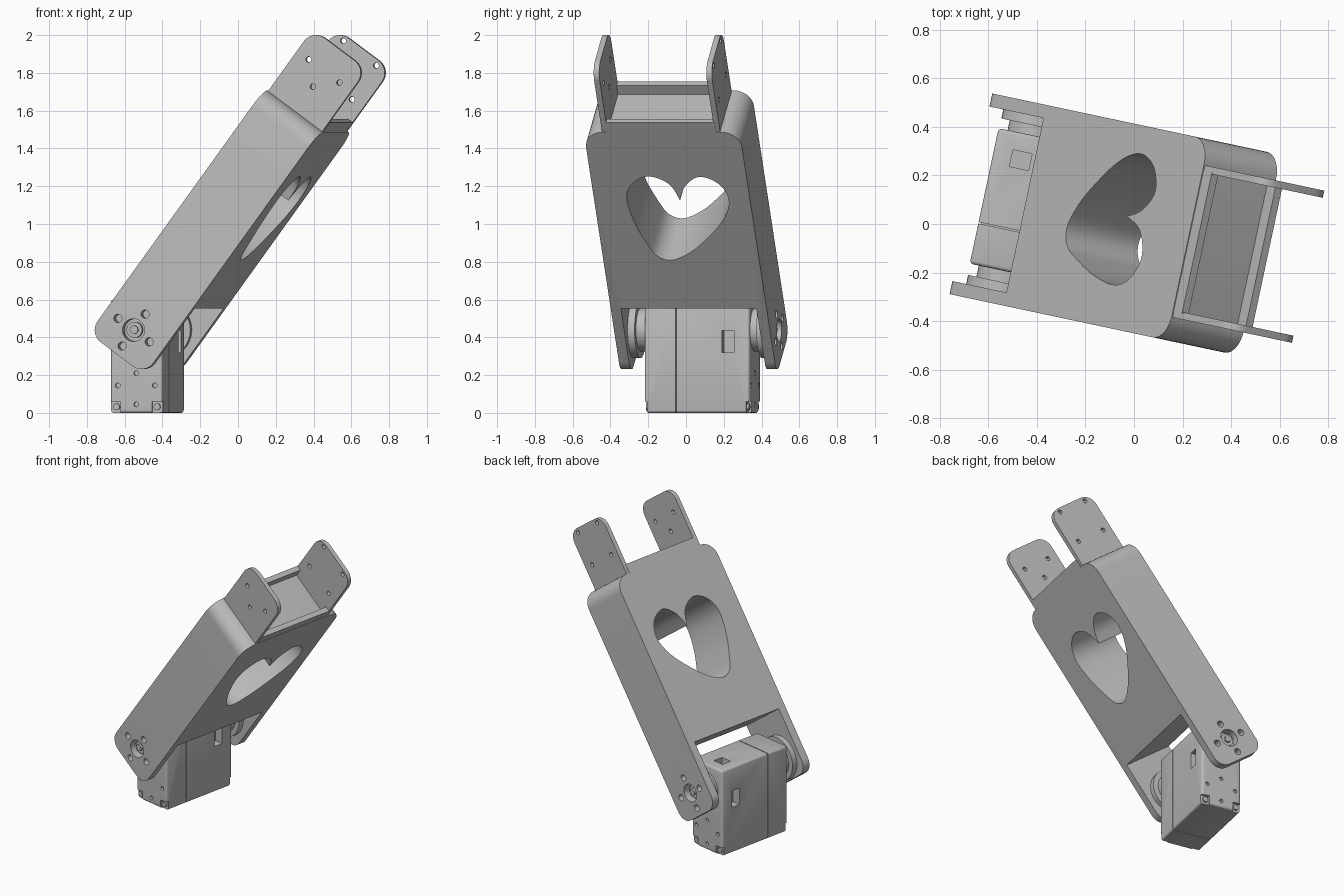
import bpy, bmesh, math
from mathutils import Matrix, Vector

old = bpy.data.objects.get("Cube")
if old:
    bpy.data.objects.remove(old, do_unlink=True)

grey = bpy.data.materials.new("plain grey")
grey.use_nodes = True
grey.diffuse_color = (0.5, 0.5, 0.5, 1)
grey.node_tree.nodes["Principled BSDF"].inputs["Base Color"].default_value = (0.5, 0.5, 0.5, 1)

# Servo frame: x across, y deep, z up. Arm frame: x along, y deep, z through its thickness.
SERVO = Matrix.Rotation(math.radians(-12), 4, 'Z')
ARM = SERVO @ Matrix.Rotation(math.radians(-53.7), 4, 'Y')
T0, T1 = 0.45, 0.825          # arm thickness limits
S0, S1 = -0.083, 1.513        # arm ends
FRONT, BACK, WALL = -0.44, 0.404, 0.055
PIVOT_S, PIVOT_T = 0.074, 0.64
MID = (T0 + T1) / 2


def add_prism(bm, pts, lo, hi, axis='z'):
    """Extrude a 2D outline from lo to hi along z or y."""
    def place(p, h):
        return (p[0], p[1], h) if axis == 'z' else (p[0], h, p[1])
    a = [bm.verts.new(place(p, lo)) for p in pts]
    b = [bm.verts.new(place(p, hi)) for p in pts]
    n = len(pts)
    faces = [bm.faces.new(a), bm.faces.new(b)]
    for i in range(n):
        j = (i + 1) % n
        faces.append(bm.faces.new((a[i], a[j], b[j], b[i])))
    bmesh.ops.recalc_face_normals(bm, faces=faces)


def add_box(bm, x, y, z):
    add_prism(bm, [(x[0], y[0]), (x[1], y[0]), (x[1], y[1]), (x[0], y[1])], *z)


def add_disc(bm, x, z, r, lo, hi, n=32):
    """Cylinder lying along y."""
    pts = [(x + r * math.cos(math.tau * i / n), z + r * math.sin(math.tau * i / n)) for i in range(n)]
    add_prism(bm, pts, lo, hi, 'y')


def bevel(bm, rule, size, seg=8):
    edges = [e for e in bm.edges if rule(e.verts[0].co, e.verts[1].co)]
    bmesh.ops.bevel(bm, geom=edges, offset=size, segments=seg, profile=0.5, affect='EDGES')


def finish(name, bm, frame):
    mesh = bpy.data.meshes.new(name)
    bm.to_mesh(mesh)
    bm.free()
    mesh.materials.append(grey)
    ob = bpy.data.objects.new(name, mesh)
    bpy.context.collection.objects.link(ob)
    ob.matrix_world = frame
    return ob


def cut(ob, bm):
    """Subtract the solids in bm from the object."""
    cutter = finish("cutter", bm, ob.matrix_world.copy())
    cutter.hide_render = True
    mod = ob.modifiers.new("cut", 'BOOLEAN')
    mod.operation, mod.solver, mod.object = 'DIFFERENCE', 'EXACT', cutter
    activate(ob)
    bpy.ops.object.modifier_apply(modifier=mod.name)
    bpy.data.objects.remove(cutter, do_unlink=True)


def activate(ob):
    bpy.ops.object.select_all(action='DESELECT')
    ob.select_set(True)
    bpy.context.view_layer.objects.active = ob


def smooth(ob):
    activate(ob)
    bpy.ops.object.shade_smooth_by_angle(angle=math.radians(30))


def spline(pts, steps=6):
    """Smooth open curve through the points."""
    p = [Vector(q) for q in pts]
    p = [p[0]] + p + [p[-1]]
    out = []
    for a, b, c, d in zip(p, p[1:], p[2:], p[3:]):
        for k in range(steps):
            t = k / steps
            out.append(0.5 * (2 * b + (c - a) * t + (2 * a - 5 * b + 4 * c - d) * t * t
                              + (3 * b - a - 3 * c + d) * t ** 3))
    return out


# Arm: a fork in plan with rounded far corners and rounded prong tips
bm = bmesh.new()
web = 0.355
add_prism(bm, [(S0, FRONT), (S1, FRONT), (S1, BACK), (S0, BACK), (S0, BACK - WALL),
               (web, BACK - WALL), (web, FRONT + WALL), (S0, FRONT + WALL)], T0, T1)
bevel(bm, lambda a, b: min(a.x, b.x) > S1 - 0.01 and abs(a.z - b.z) > 0.1, 0.1)
bevel(bm, lambda a, b: max(a.x, b.x) < S0 + 0.01 and abs(a.y - b.y) > 0.02, 0.08)
arm = finish("arm", bm, ARM)

# Heart opening
heart = spline([(1.065, 0.025), (1.16, 0.065), (1.22, 0.15), (1.17, 0.25), (1.06, 0.288),
                (0.925, 0.235), (0.775, 0.1), (0.70, 0), (0.672, -0.08), (0.70, -0.145),
                (0.77, -0.185), (0.92, -0.24), (1.08, -0.262), (1.18, -0.215),
                (1.222, -0.12), (1.17, -0.02), (1.065, 0.025)])
bm = bmesh.new()
add_prism(bm, heart, T0 - 0.1, T1 + 0.1)
cut(arm, bm)

# Pivot and screw holes through both prongs
bm = bmesh.new()
for lo, hi in ((FRONT - 0.05, FRONT + WALL + 0.03), (BACK - WALL - 0.03, BACK + 0.05)):
    add_disc(bm, PIVOT_S, PIVOT_T, 0.06, lo, hi)
    for dx, dz in ((1, 0), (-1, 0), (0, 1), (0, -1)):
        add_disc(bm, PIVOT_S + 0.105 * dx, PIVOT_T + 0.105 * dz, 0.022, lo, hi, 16)
cut(arm, bm)
smooth(arm)

# End bracket: two drilled ears joined by low rims
front_holes = [(1.777, 0.741), (1.777, 0.534), (1.675, MID)]
back_holes = [(s, t) for s in (1.668, 1.891) for t in (0.532, 0.753)]
for name, lo, hi, holes in (("front_ear", -0.343, -0.313, front_holes),
                            ("back_ear", 0.267, 0.297, back_holes)):
    bm = bmesh.new()
    add_box(bm, (S1 - 0.03, 1.92), (lo, hi), (T0 + 0.006, T1 - 0.006))
    bevel(bm, lambda a, b: min(a.x, b.x) > 1.9 and abs(a.y - b.y) > 0.01, 0.08)
    ear = finish(name, bm, ARM)
    bm = bmesh.new()
    for s, t in holes:
        add_disc(bm, s, t, 0.015, lo - 0.05, hi + 0.05, 16)
    cut(ear, bm)
    smooth(ear)

bm = bmesh.new()
for lo in (T0 + 0.004, T1 - 0.038):
    add_box(bm, (S1 - 0.02, 1.573), (-0.32, 0.275), (lo, lo + 0.034))
finish("bracket_rims", bm, ARM)

# Servo case: two shells around a slightly smaller core, leaving a seam
X0, X1, Y0, Y1, TOP, SEAM = -0.627, -0.347, -0.30, 0.27, 0.6, -0.128
CX, CZ = -0.474, 0.44
for name, lo, hi, face, sign in (("front_case", Y0, SEAM - 0.003, Y0, 1),
                                 ("back_case", SEAM + 0.003, Y1, Y1, -1)):
    bm = bmesh.new()
    add_box(bm, (X0, X1), (lo, hi), (0, TOP))
    bevel(bm, lambda a, b: abs(a.y - b.y) > 0.1 or abs(a.y - face) + abs(b.y - face) < 0.01, 0.015, 3)
    case = finish(name, bm, SERVO)
    bm = bmesh.new()
    ends = sorted((face - 0.05 * sign, face + 0.018 * sign))
    for x in (X0, X1):                      # screw pockets in the lower corners
        add_box(bm, (x - 0.055, x + 0.055), ends, (-0.05, 0.06))
    mid = (X0 + X1) / 2
    for x, z in ((mid - 0.1, 0.145), (mid + 0.1, 0.145), (mid, 0.21), (mid, 0.045)):
        add_disc(bm, x, z, 0.013, *ends, 16)
    if sign < 0:                            # cable sockets on both sides and the top
        for x in (X0, X1):
            add_box(bm, (x - 0.06, x + 0.06), (0.12, 0.185), (0.32, 0.435))
        add_box(bm, (-0.55, -0.47), (0.125, 0.195), (TOP - 0.05, TOP + 0.05))
    cut(case, bm)
    smooth(case)

bm = bmesh.new()
add_box(bm, (X0 + 0.065, X1 - 0.065), (SEAM - 0.1, SEAM + 0.1), (0.01, TOP - 0.055))
add_box(bm, (X0 + 0.01, X1 - 0.01), (SEAM - 0.02, SEAM + 0.02), (0.01, TOP - 0.01))
finish("case_core", bm, SERVO)

# Corner screws
bm = bmesh.new()
for face, sign in ((Y0, 1), (Y1, -1)):
    for x in (X0 + 0.03, X1 - 0.03):
        add_disc(bm, x, 0.032, 0.018, *sorted((face + 0.006 * sign, face + 0.03 * sign)), 16)
smooth(finish("corner_screws", bm, SERVO))

# Horns on the pivot axis: hub, flange and centre screw on each side
for name, inner, wall, sign in (("front_horn", Y0, FRONT + WALL, -1),
                                ("back_horn", Y1, BACK - WALL, 1)):
    bm = bmesh.new()
    step = wall - sign * 0.038
    for r, a, b in ((0.115, inner - sign * 0.01, step), (0.15, step, wall),
                    (0.042, wall - sign * 0.005, wall + sign * 0.025),
                    (0.022, wall + sign * 0.02, wall + sign * 0.04)):
        add_disc(bm, CX, CZ, r, *sorted((a, b)), 40)
    smooth(finish(name, bm, SERVO))
